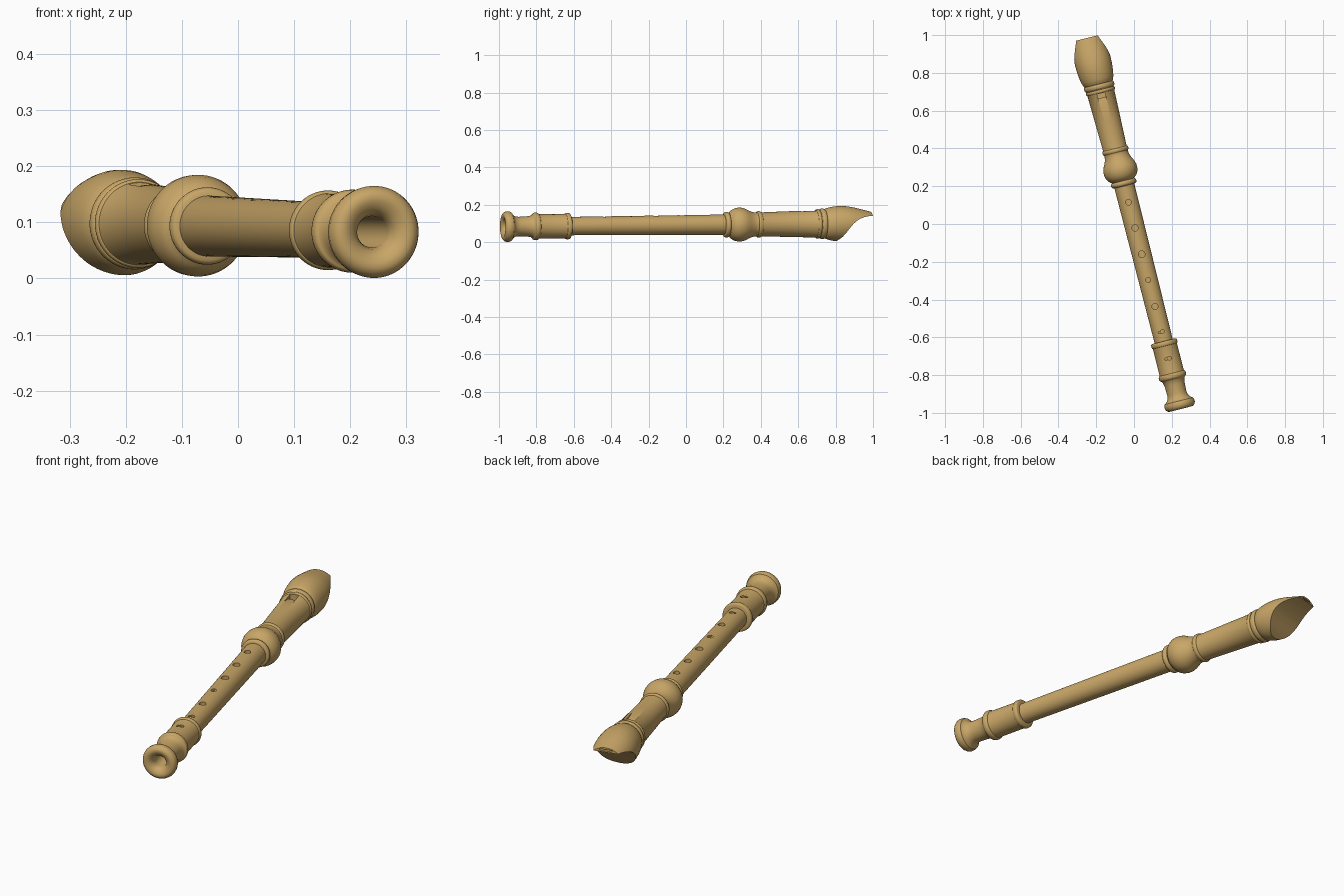
import bpy, bmesh, math
from mathutils import Matrix, Vector

if "Cube" in bpy.data.objects:
    bpy.data.objects.remove(bpy.data.objects["Cube"])

wood = bpy.data.materials.new("tan wood")
wood.use_nodes = True
COLOUR = (0.58, 0.38, 0.135, 1)
wood.diffuse_color = COLOUR
wood.node_tree.nodes["Principled BSDF"].inputs["Base Color"].default_value = COLOUR

# Parts are turned around local y, then laid diagonally with a slight tilt
PLACE = (Matrix.Translation((0, 0, 0.0915))
         @ Matrix.Rotation(math.radians(14.2), 4, 'Z')
         @ Matrix.Rotation(math.radians(0.5), 4, 'X'))
SIDES = 72


def make_object(name, bm):
    bmesh.ops.recalc_face_normals(bm, faces=bm.faces[:])
    mesh = bpy.data.meshes.new(name)
    bm.to_mesh(mesh)
    bm.free()
    obj = bpy.data.objects.new(name, mesh)
    bpy.context.collection.objects.link(obj)
    obj.matrix_world = PLACE
    return obj


def lathe(name, profile, hollow):
    """Turn (position, radius) points; a hollow profile is a closed loop."""
    bm = bmesh.new()
    rings = []
    for s, r in profile:
        rings.append([bm.verts.new((r * math.cos(a), s, r * math.sin(a)))
                      for a in (math.tau * i / SIDES for i in range(SIDES))])
    pairs = list(zip(rings, rings[1:]))
    if hollow:
        pairs.append((rings[-1], rings[0]))
    else:
        bm.faces.new(rings[0])
        bm.faces.new(rings[-1])
    for a, b in pairs:
        for i in range(SIDES):
            j = (i + 1) % SIDES
            bm.faces.new((a[i], a[j], b[j], b[i]))
    return make_object(name, bm)


def bead(start, end, base, peak, steps=8):
    """Rounded ring between two positions."""
    return [(start + (end - start) * (1 - math.cos(t)) / 2,
             base + (peak - base) * math.sin(t))
            for t in (math.pi * i / steps for i in range(steps + 1))]


def prism(points, half_width):
    """Side outline extruded across the axis."""
    bm = bmesh.new()
    face = bm.faces.new([bm.verts.new((-half_width, s, z)) for s, z in points])
    out = bmesh.ops.extrude_face_region(bm, geom=[face])
    moved = [v for v in out["geom"] if isinstance(v, bmesh.types.BMVert)]
    bmesh.ops.translate(bm, verts=moved, vec=(2 * half_width, 0, 0))
    return make_object("cutter", bm)


def drill(s, radius, x=0):
    bm = bmesh.new()
    bmesh.ops.create_cone(bm, cap_ends=True, segments=24, radius1=radius,
                          radius2=radius, depth=0.1,
                          matrix=Matrix.Translation((x, s, 0.06)))
    return make_object("cutter", bm)


def finish(obj, cutters):
    """Apply the cuts, colour and smooth the part."""
    for c in cutters:
        m = obj.modifiers.new("cut", 'BOOLEAN')
        m.operation, m.solver, m.object = 'DIFFERENCE', 'EXACT', c
    bpy.context.view_layer.update()
    graph = bpy.context.evaluated_depsgraph_get()
    mesh = bpy.data.meshes.new_from_object(obj.evaluated_get(graph))
    obj.modifiers.clear()
    obj.data = mesh
    mesh.name = obj.name
    for c in cutters:
        bpy.data.objects.remove(c)
    mesh.materials.clear()
    mesh.materials.append(wood)
    bpy.ops.object.select_all(action='DESELECT')
    obj.select_set(True)
    bpy.context.view_layer.objects.active = obj
    bpy.ops.object.shade_smooth_by_angle(angle=math.radians(35))


# Foot joint: dished bell, cove, neck and socket with the lowest double hole
foot = [(-0.975, 0.028), (-0.992, 0.032), (-1.003, 0.042), (-1.009, 0.054),
        (-1.01, 0.064), (-1.006, 0.073), (-0.998, 0.079), (-0.988, 0.082),
        (-0.975, 0.081), (-0.966, 0.077), (-0.963, 0.071), (-0.955, 0.062),
        (-0.943, 0.055), (-0.925, 0.052), (-0.875, 0.054), (-0.855, 0.058),
        (-0.846, 0.064)]
foot += bead(-0.844, -0.815, 0.067, 0.074)
foot += [(-0.808, 0.066), (-0.668, 0.0655)]
foot += bead(-0.666, -0.642, 0.066, 0.071)
foot += [(-0.64, 0.06), (-0.64, 0.028)]
finish(lathe("foot_joint", foot, True),
       [drill(-0.736, 0.007, -0.010), drill(-0.734, 0.010, 0.008)])

# Middle joint: slightly tapered tube with finger holes
tube = [(-0.66, 0.028), (-0.66, 0.049), (0.25, 0.0545), (0.25, 0.028)]
finger_holes = [(0.119, 0.015), (-0.021, 0.017), (-0.165, 0.018),
                (-0.305, 0.013), (-0.45, 0.016)]
drills = [drill(s, r) for s, r in finger_holes]
drills += [drill(-0.59, 0.006, -0.011), drill(-0.588, 0.010, 0.006)]
finish(lathe("middle_joint", tube, True), drills)

# Head joint: collar, bulb, barrel, rings and mouthpiece
head = [(0.208, 0.054)]
head += bead(0.21, 0.236, 0.060, 0.069)
head += [(0.24, 0.063), (0.246, 0.072), (0.256, 0.080), (0.27, 0.087),
         (0.288, 0.0905), (0.306, 0.090), (0.324, 0.085), (0.342, 0.076),
         (0.358, 0.069), (0.374, 0.065), (0.385, 0.064)]
head += bead(0.39, 0.412, 0.065, 0.071)
head += [(0.418, 0.064), (0.56, 0.0685), (0.715, 0.073)]
head += bead(0.717, 0.734, 0.074, 0.079)
head += bead(0.738, 0.764, 0.076, 0.082)
head += [(0.768, 0.080), (0.79, 0.087), (0.815, 0.092), (0.84, 0.0945),
         (0.865, 0.0945), (0.89, 0.092), (0.92, 0.087), (0.95, 0.080),
         (0.985, 0.071), (1.016, 0.063)]
head_joint = lathe("head_joint", head, False)

# Widen the mouthpiece towards its tip
for v in head_joint.data.vertices:
    t = max(0, (v.co.y - 0.85) / 0.166)
    v.co.x *= 1 + 0.22 * t

# Hollow under the mouthpiece, sound window with ramp, and air slit
underside = prism([(0.81, -0.13), (0.818, -0.10), (0.832, -0.086), (0.848, -0.07),
                   (0.862, -0.051), (0.879, -0.026), (0.898, -0.003),
                   (0.918, 0.014), (0.94, 0.026), (0.968, 0.035),
                   (1.0, 0.040), (1.05, 0.042), (1.05, -0.13)], 0.15)
window = prism([(0.62, 0.0705), (0.69, 0.058), (0.69, 0.02), (0.714, 0.02),
                (0.714, 0.1), (0.62, 0.1)], 0.021)
slit = prism([(0.92, 0.047), (1.05, 0.047), (1.05, 0.054), (0.92, 0.054)], 0.03)
finish(head_joint, [underside, window, slit])
